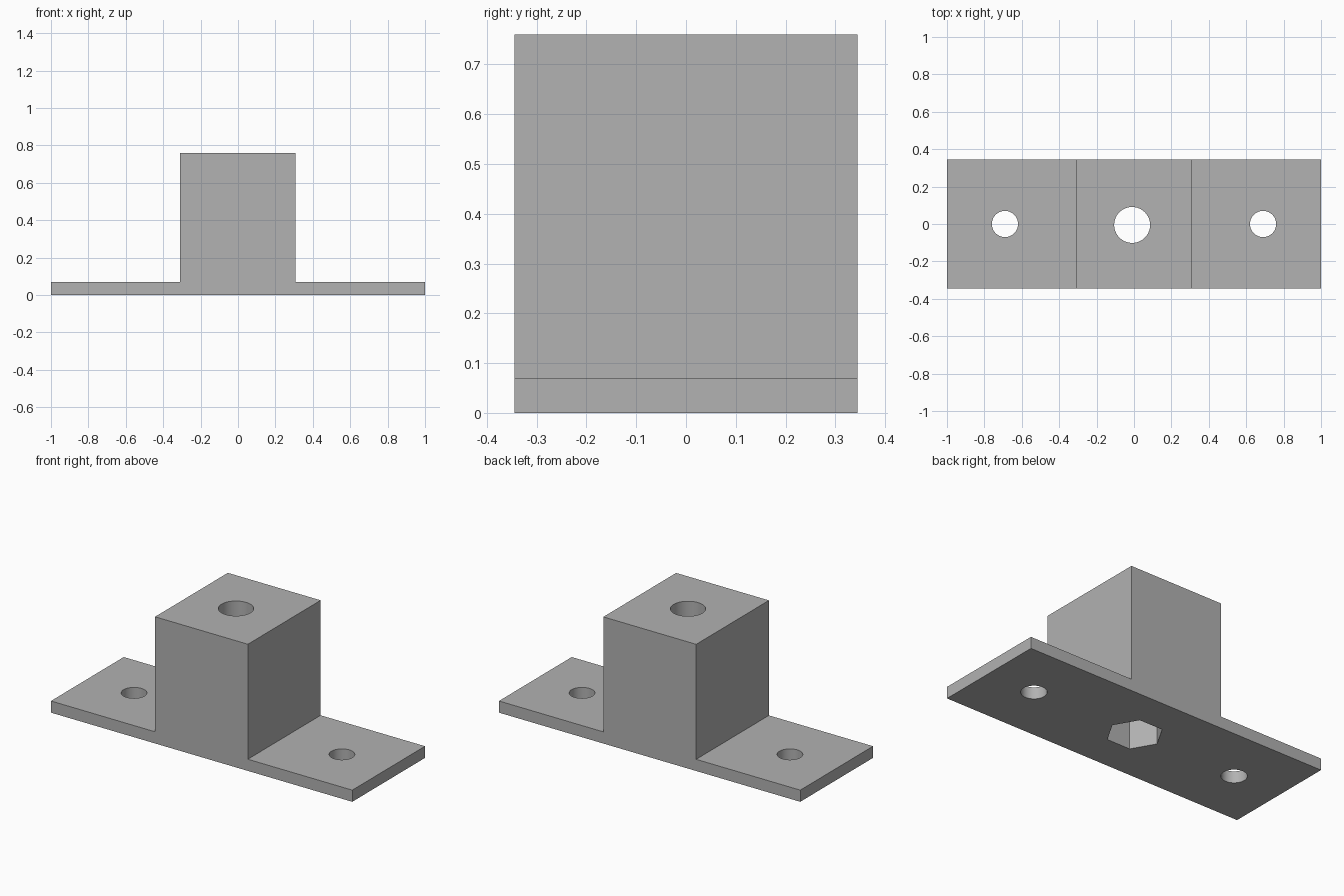
import bpy
import bmesh
import math
from mathutils import Matrix

cube = bpy.data.objects.get("Cube")
if cube:
    bpy.data.objects.remove(cube, do_unlink=True)

grey = bpy.data.materials.new("plain grey")
grey.use_nodes = True
colour = (0.445, 0.445, 0.445, 1)
grey.diffuse_color = colour
grey.node_tree.nodes["Principled BSDF"].inputs["Base Color"].default_value = colour

PLATE, HEIGHT, HALF_DEPTH = 0.07, 0.76, 0.345
LEFT, RIGHT = 0.307, -0.309


def new_object(name, bm):
    bmesh.ops.recalc_face_normals(bm, faces=bm.faces)
    mesh = bpy.data.meshes.new(name)
    bm.to_mesh(mesh)
    bm.free()
    mesh.materials.append(grey)
    obj = bpy.data.objects.new(name, mesh)
    bpy.context.collection.objects.link(obj)
    return obj


def cutter(name, x, y, radius, sides, bottom, top):
    bm = bmesh.new()
    bmesh.ops.create_cone(bm, cap_ends=True, segments=sides, radius1=radius,
                          radius2=radius, depth=top - bottom,
                          matrix=Matrix.Translation((x, y, (top + bottom) / 2))
                          @ Matrix.Rotation(math.pi / 2, 4, "Z"))
    obj = new_object(name, bm)
    obj.hide_render = True
    return obj


# Flanged block: stepped profile extruded front to back
profile = [(-1, 0), (1, 0), (1, PLATE), (LEFT, PLATE), (LEFT, HEIGHT),
           (RIGHT, HEIGHT), (RIGHT, PLATE), (-1, PLATE)]
bm = bmesh.new()
face = bm.faces.new([bm.verts.new((x, -HALF_DEPTH, z)) for x, z in profile])
extruded = bmesh.ops.extrude_face_region(bm, geom=[face])["geom"]
bmesh.ops.translate(bm, vec=(0, 2 * HALF_DEPTH, 0),
                    verts=[v for v in extruded if isinstance(v, bmesh.types.BMVert)])
bracket = new_object("mounting_bracket", bm)

# Screw holes, centre bore and hexagonal nut pocket underneath
cutters = [cutter("screw_hole_" + side, x, 0, 0.07, 48, -0.1, 0.2)
           for side, x in (("left", 0.69), ("right", -0.69))]
cutters.append(cutter("centre_bore", -0.01, -0.005, 0.096, 64, -0.1, 0.9))
cutters.append(cutter("nut_pocket", -0.005, 0, 0.154, 6, -0.1, 0.4))

# Hexagon corners point along x
cutters[-1].data.transform(Matrix.Rotation(math.pi / 6, 4, "Z")) if not any(
    abs(v.co.y) < 0.01 for v in cutters[-1].data.vertices) else None

bpy.context.view_layer.objects.active = bracket
bracket.select_set(True)
for tool in cutters:
    mod = bracket.modifiers.new(tool.name, "BOOLEAN")
    mod.operation = "DIFFERENCE"
    mod.solver = "EXACT"
    mod.object = tool
    bpy.ops.object.modifier_apply(modifier=mod.name)
for tool in cutters:
    bpy.data.objects.remove(tool, do_unlink=True)

# Smooth bores, crisp edges
bpy.ops.object.select_all(action="DESELECT")
bracket.select_set(True)
bpy.ops.object.shade_smooth_by_angle(angle=math.radians(30))
